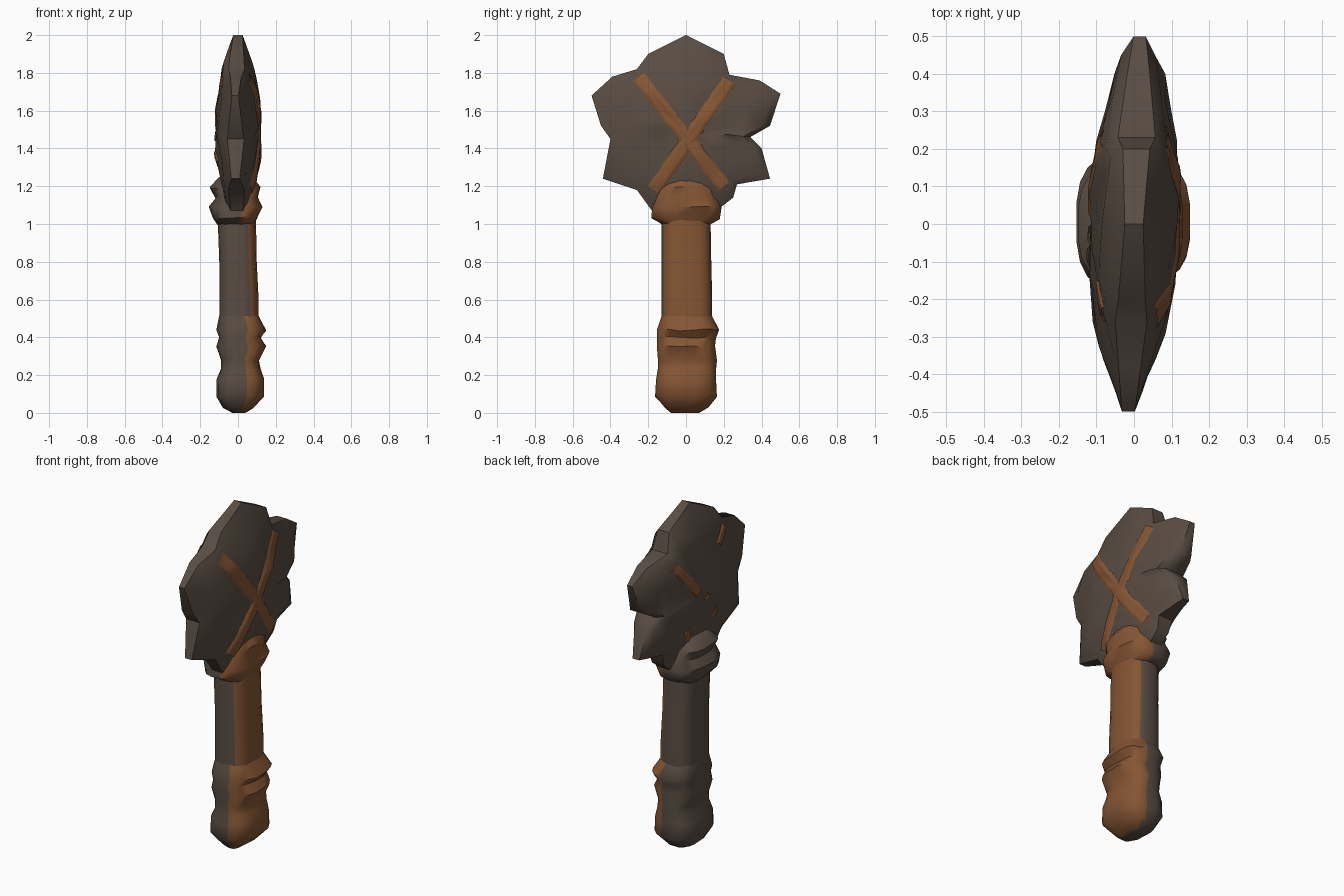
import bpy
import bmesh
import math
import random
from mathutils import Vector
from mathutils.bvhtree import BVHTree

random.seed(4)
if "Cube" in bpy.data.objects:
    bpy.data.objects.remove(bpy.data.objects["Cube"])


def make_material(name, color):
    mat = bpy.data.materials.new(name)
    mat.use_nodes = True
    mat.diffuse_color = color
    mat.node_tree.nodes["Principled BSDF"].inputs["Base Color"].default_value = color
    return mat


stone = make_material("dark stone brown", (0.100, 0.074, 0.056, 1))
leather = make_material("orange leather", (0.235, 0.092, 0.034, 1))


def finish(name, bm, angle, materials):
    """Turn a bmesh into a smooth shaded object."""
    bmesh.ops.recalc_face_normals(bm, faces=bm.faces)
    mesh = bpy.data.meshes.new(name)
    bm.to_mesh(mesh)
    bm.free()
    for mat in materials:
        mesh.materials.append(mat)
    obj = bpy.data.objects.new(name, mesh)
    bpy.context.collection.objects.link(obj)
    bpy.ops.object.select_all(action="DESELECT")
    obj.select_set(True)
    bpy.context.view_layer.objects.active = obj
    bpy.ops.object.shade_smooth_by_angle(angle=math.radians(angle))
    return obj


def bridge(bm, lower, upper):
    """Join two closed rings of vertices with quads."""
    count = len(lower)
    for i in range(count):
        j = (i + 1) % count
        bm.faces.new((lower[i], lower[j], upper[j], upper[i]))


def rounded(value):
    """Push a circle coordinate outwards to get a boxy section."""
    return math.copysign(abs(value) ** 0.7, value)


def loft(name, rings, edge, sides=20):
    """Stack boxy rings given as height, x range, y range; leather beyond x = edge."""
    bm = bmesh.new()
    loops = []
    for z, x0, x1, y0, y1 in rings:
        loop = []
        for i in range(sides):
            a = math.tau * (i + 0.5) / sides
            x = (x0 + x1) / 2 + (x1 - x0) / 2 * rounded(math.cos(a))
            y = (y0 + y1) / 2 + (y1 - y0) / 2 * rounded(math.sin(a))
            wobble = random.uniform(-0.006, 0.006) if 0 < z < 1.2 else 0
            loop.append(bm.verts.new((x, y, z + wobble)))
        loops.append(loop)
    for lower, upper in zip(loops, loops[1:]):
        bridge(bm, lower, upper)
    bm.faces.new(loops[0])
    bm.faces.new(loops[-1])
    for face in bm.faces:
        center = face.calc_center_median()
        face.material_index = int(center.x > edge and abs(face.normal.z) < 0.9)
    return finish(name, bm, 50, (stone, leather))


# Handle shaft and the lumpy grip at its foot
loft("handle_shaft", [
    (0.4, -.1, .11, -.13, .14),
    (0.6, -.1, .11, -.13, .14),
    (0.8, -.1, .1, -.13, .135),
    (1.08, -.11, .095, -.13, .13),
], 0.06)
loft("grip_wrap", [
    (0, -.03, .04, -.08, .07),
    (.03, -.08, .08, -.11, .12),
    (.09, -.115, .14, -.165, .165),
    (.18, -.115, .14, -.16, .16),
    (.23, -.09, .12, -.15, .16),
    (.28, -.09, .11, -.15, .165),
    (.35, -.115, .15, -.155, .155),
    (.4, -.1, .12, -.155, .16),
    (.44, -.115, .15, -.155, .175),
    (.51, -.1, .11, -.13, .14),
], 0.04)

# Bound collar under the head
loft("collar_wrap", [
    (1, -.11, .09, -.13, .13),
    (1.03, -.135, .1, -.185, .18),
    (1.09, -.155, .13, -.18, .19),
    (1.14, -.12, .105, -.17, .175),
    (1.19, -.15, .12, -.16, .16),
    (1.25, -.1, .08, -.1, .1),
], 0.02)

# Stone head: a jagged outline in y and z, swelling towards its middle
outline = [
    (0, 2), (.2, 1.9), (.23, 1.79), (.39, 1.76), (.5, 1.69), (.445, 1.52),
    (.34, 1.46), (.4, 1.4), (.445, 1.24), (.27, 1.21), (.25, 1.14), (.16, 1.07),
    (-.18, 1.07), (-.26, 1.18), (-.44, 1.24), (-.4, 1.45), (-.45, 1.52),
    (-.5, 1.68), (-.39, 1.78), (-.26, 1.82), (-.2, 1.9),
]
MIDDLE = Vector((0, 1.5))


def head_ring(bm, side, scale, fullness):
    ring = []
    for point in outline:
        p = MIDDLE + (Vector(point) - MIDDLE) * scale
        half = 0.115 - 0.32 * (p - MIDDLE).length_squared
        bump = random.uniform(-0.012, 0.012) if scale < 1 else 0
        x = side * (half * fullness + bump) + 0.03 * p.x
        ring.append(bm.verts.new((x, p.x, p.y)))
    return ring


bm = bmesh.new()
rims = []
for side in (1, -1):
    rings = [head_ring(bm, side, s, f)
             for s, f in ((1, .7), (.9, .95), (.65, 1), (.35, 1))]
    for outer, inner in zip(rings, rings[1:]):
        bridge(bm, outer, inner)
    peak = bm.verts.new((side * 0.115, MIDDLE.x, MIDDLE.y))
    for a, b in zip(rings[-1], rings[-1][1:] + rings[-1][:1]):
        bm.faces.new((a, b, peak))
    rims.append(rings[0])
bridge(bm, rims[0], rims[1])
bmesh.ops.triangulate(bm, faces=bm.faces)
surface = BVHTree.FromBMesh(bm)
finish("stone_head", bm, 45, (stone,))


def strap(name, side, start, end, width=0.085, steps=24, across=6):
    """Lay a thin leather band over one face of the head."""
    start, end = Vector(start), Vector(end)
    along = end - start
    normal = Vector((-along.y, along.x)).normalized()
    bm = bmesh.new()
    rows = []
    for i in range(steps + 1):
        row = []
        ragged = width * random.uniform(0.92, 1.08)
        for j in range(across + 1):
            p = start + along * i / steps + normal * ragged * (j / across - 0.5)
            hit = surface.ray_cast(Vector((side, p.x, p.y)), Vector((-side, 0, 0)))[0]
            x = hit.x if hit else side * 0.06
            lift = 0.007 if 0 < j < across else -0.004
            row.append(bm.verts.new((x + side * lift, p.x, p.y)))
        rows.append(row)
    for a, b in zip(rows, rows[1:]):
        for j in range(across):
            bm.faces.new((a[j], a[j + 1], b[j + 1], b[j]))
    obj = finish(name, bm, 60, (leather,))
    # An open sheet may be oriented either way, so turn it outwards
    if sum(f.normal.x for f in obj.data.polygons) * side < 0:
        obj.data.flip_normals()


# Crossed bands, whole on the left face and worn away on the right face
strap("left_band_falling", 1, (-.25, 1.78), (.2, 1.2))
strap("left_band_rising", 1, (.23, 1.76), (-.17, 1.18))
strap("right_band_upper_back", -1, (.23, 1.72), (.04, 1.51), 0.06)
strap("right_band_upper_front", -1, (-.24, 1.79), (-.17, 1.71), 0.06)
strap("right_band_lower_front", -1, (-.08, 1.37), (-.12, 1.32), 0.06)
strap("right_band_lower_back", -1, (.13, 1.32), (.07, 1.22), 0.05)
strap("right_band_middle", -1, (-.02, 1.48), (-.04, 1.45), 0.05)
